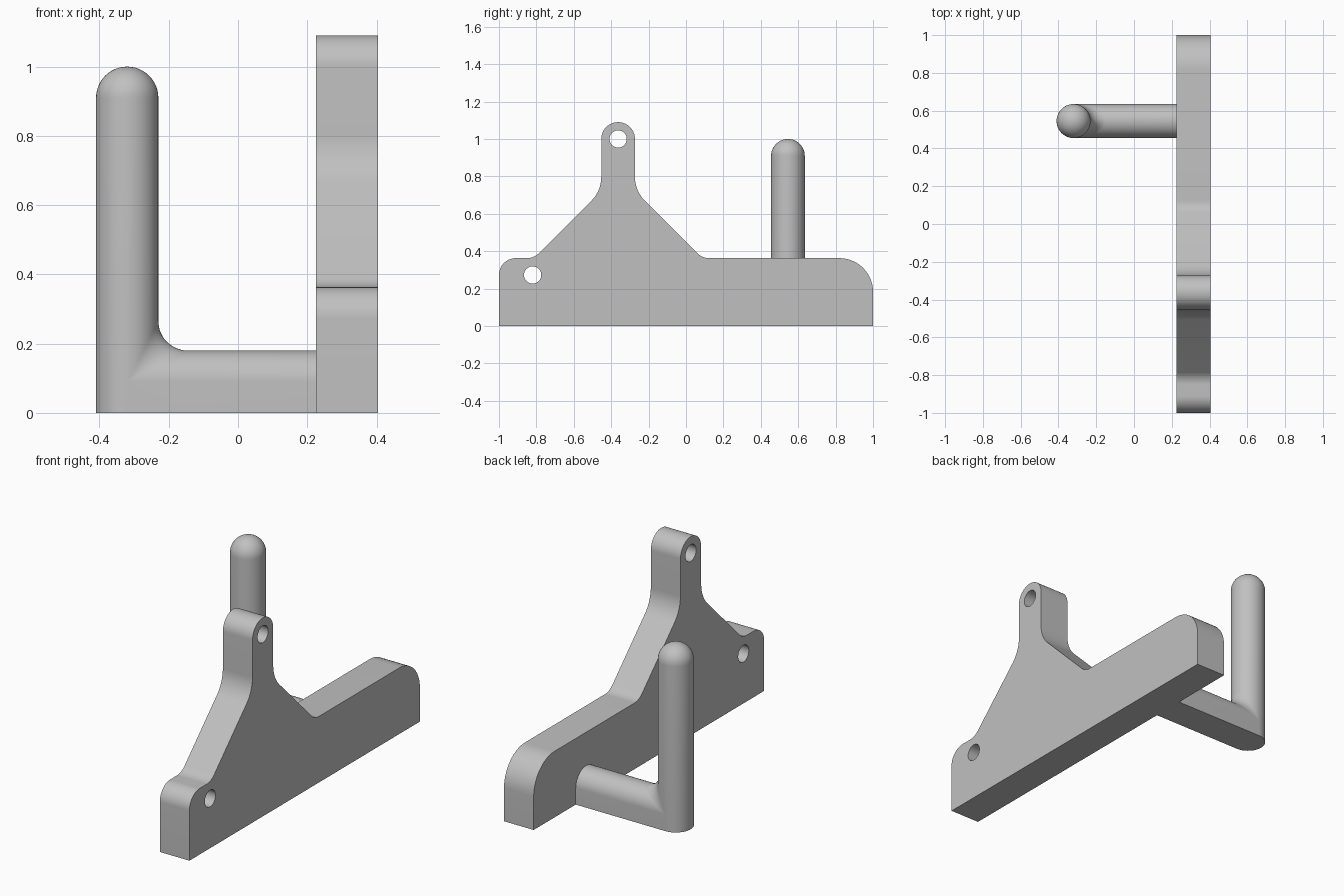
import bpy, bmesh
from math import sin, cos, pi, tan
from mathutils import Vector

cube = bpy.data.objects.get("Cube")
if cube:
    bpy.data.objects.remove(cube, do_unlink=True)

grey = bpy.data.materials.new("plain grey")
grey.use_nodes = True
colour = (0.53, 0.53, 0.53, 1)
grey.diffuse_color = colour
grey.node_tree.nodes["Principled BSDF"].inputs["Base Color"].default_value = colour


def finish(bm, name):
    bmesh.ops.remove_doubles(bm, verts=bm.verts, dist=1e-5)
    bmesh.ops.recalc_face_normals(bm, faces=bm.faces)
    mesh = bpy.data.meshes.new(name)
    bm.to_mesh(mesh)
    bm.free()
    mesh.materials.append(grey)
    obj = bpy.data.objects.new(name, mesh)
    bpy.context.collection.objects.link(obj)
    bpy.ops.object.select_all(action="DESELECT")
    obj.select_set(True)
    bpy.context.view_layer.objects.active = obj
    bpy.ops.object.shade_smooth_by_angle()
    return obj


def round_corners(corners, steps=14):
    """Outline of (y, z, radius) corners with each corner rounded off."""
    out = []
    for i, (y, z, rad) in enumerate(corners):
        p = Vector((y, z))
        if not rad:
            out.append(p)
            continue
        a = (Vector(corners[i - 1][:2]) - p).normalized()
        b = (Vector(corners[(i + 1) % len(corners)][:2]) - p).normalized()
        half = a.angle(b) / 2
        centre = p + (a + b).normalized() * rad / sin(half)
        start = p + a * rad / tan(half) - centre
        end = p + b * rad / tan(half) - centre
        sweep = pi - 2 * half
        for k in range(steps + 1):
            t = k / steps * sweep
            out.append(centre + (start * sin(sweep - t) + end * sin(t)) / sin(sweep))
    return out


def loop_edges(bm, points, x):
    vs = [bm.verts.new((x, p[0], p[1])) for p in points]
    return [bm.edges.new((v, vs[i - 1])) for i, v in enumerate(vs)]


# Side plate: rounded outline with two bolt holes, extruded
x_in, x_out = 0.225, 0.405
lug_y, lug_r, base_top, lug_top = -0.363, 0.09, 0.363, 1.09
slope = 0.813 - base_top          # half width of the sloped web at its foot
shoulder = 0.813 - lug_r          # height where the web meets the lug
outline = round_corners([
    (-1, 0, 0), (1, 0, 0), (1, base_top, 0.18),
    (lug_y + slope, base_top, 0.09),
    (lug_y + lug_r, shoulder, 0.18),
    (lug_y + lug_r, lug_top, lug_r - 0.0005),
    (lug_y - lug_r, lug_top, lug_r - 0.0005),
    (lug_y - lug_r, shoulder, 0.18),
    (lug_y - slope, base_top, 0.09),
    (-1, base_top, 0.09)])
bm = bmesh.new()
edges = loop_edges(bm, outline, x_in)
for hy, hz in ((lug_y, 1.0), (-0.82, 0.273)):
    ring = [(hy + 0.046 * cos(k * pi / 20), hz + 0.046 * sin(k * pi / 20)) for k in range(40)]
    edges += loop_edges(bm, ring, x_in)
bmesh.ops.triangle_fill(bm, use_beauty=True, use_dissolve=False, edges=edges)
ext = bmesh.ops.extrude_face_region(bm, geom=bm.faces[:])
bmesh.ops.translate(bm, vec=(x_out - x_in, 0, 0),
                    verts=[g for g in ext["geom"] if isinstance(g, bmesh.types.BMVert)])
finish(bm, "side_plate")

# Hook: flat-bottomed arm and round-ended post, blended by a rolling fillet
r, fillet, n = 0.09, 0.085, 24
height, reach = 0.82, x_in + 0.32
bm = bmesh.new()


def grid(rows):
    rows = [[bm.verts.new(p) for p in row] for row in rows]
    for a, b in zip(rows, rows[1:]):
        for i in range(len(a) - 1):
            bm.faces.new((a[i], a[i + 1], b[i + 1], b[i]))


def blend(a, b, t):
    ang = a.angle(b)
    if ang < 1e-4:
        return a
    return (a * sin((1 - t) * ang) + b * sin(t * ang)) / sin(ang)


angles = [-pi / 2 + pi * i / n for i in range(n + 1)]
rows = []
for th in angles:
    c, s = cos(th), sin(th)
    ball = Vector((c, s, c)) * (r + fillet)
    to_post, to_arm = Vector((-c, -s, 0)) * fillet, Vector((0, -s, -c)) * fillet
    rows.append([Vector((r * c, r * s, height))]
                + [ball + blend(to_post, to_arm, k / 12) for k in range(13)]
                + [Vector((reach, r * s, r * c))])
grid(rows)

# Outer half of the post
outer = [(-r * cos(t), r * sin(t)) for t in angles]
grid([[(x, y, z) for x, y in outer] for z in (-r, 0, height)])

# Rounded post tip
full = [2 * pi * i / (2 * n) for i in range(2 * n + 1)]
grid([[(r * cos(e) * cos(t), r * cos(e) * sin(t), height + r * sin(e)) for t in full]
      for e in (pi / 2 * k / 12 for k in range(13))])

# Flat arm sides, underside and the end against the plate
for side in (-r, r):
    grid([[(0, side, z), (reach, side, z)] for z in (-r, 0)])
bm.faces.new([bm.verts.new((x, y, -r)) for x, y in outer + [(reach, r), (reach, -r)]])
end = [(r * sin(t), r * cos(t)) for t in angles] + [(r, -r), (-r, -r)]
bm.faces.new([bm.verts.new((reach, y, z)) for y, z in end])
bmesh.ops.translate(bm, vec=(-0.32, 0.545, r), verts=bm.verts)
finish(bm, "hook_post_and_arm")
